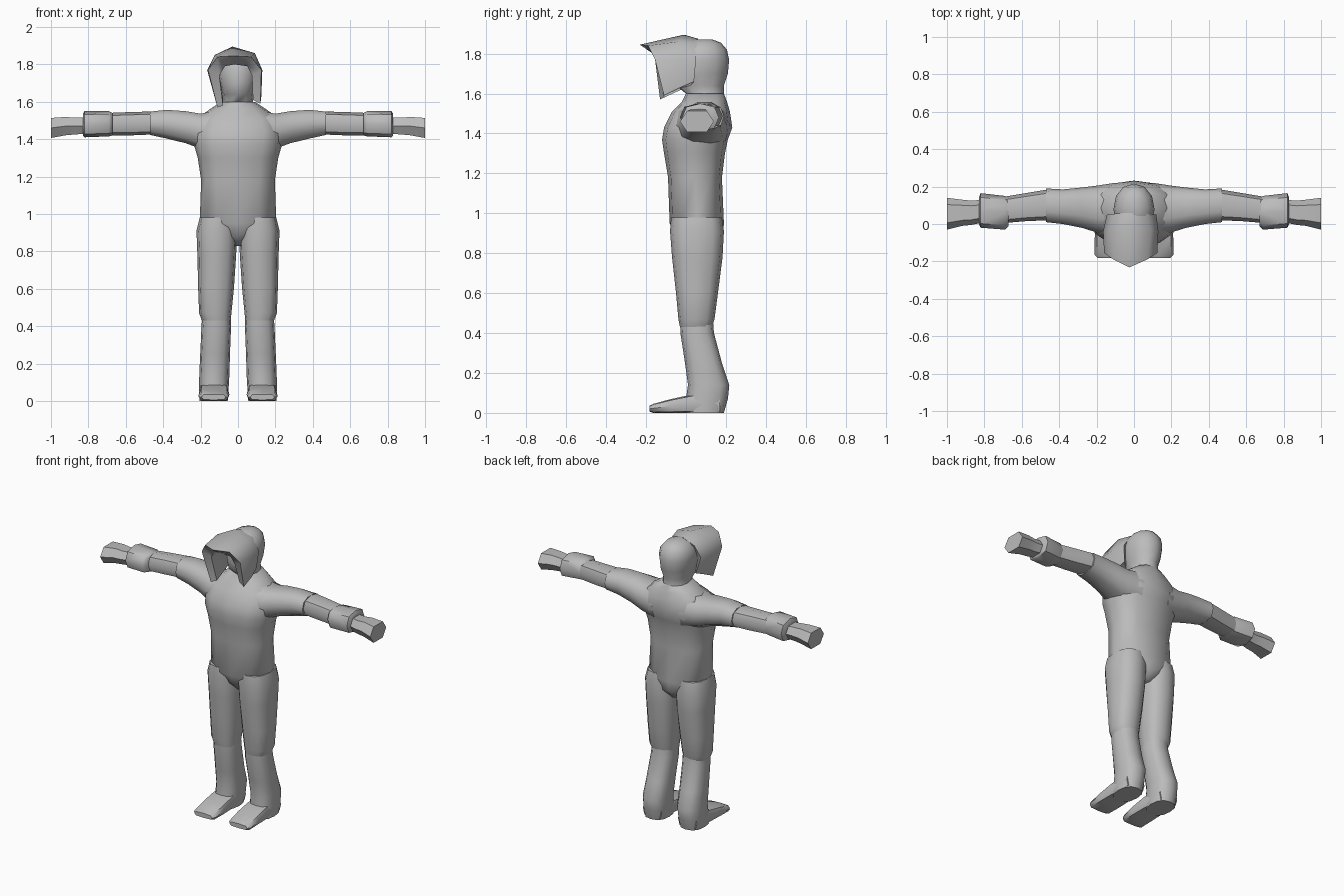
import bpy, bmesh, math
from mathutils import Vector

grey = bpy.data.materials.new("plain grey")
grey.diffuse_color = (0.5, 0.5, 0.5, 1)


def loft(name, rings, closed=False, angle=50):
    """Skin a list of point rings; closed joins the last ring to the first."""
    bm = bmesh.new()
    vs = [[bm.verts.new(p) for p in r] for r in rings]
    n, m = len(rings[0]), len(rings)
    if closed:  # rings are open arches, joined into a tube with capped ends
        for i in range(m):
            for j in range(n - 1):
                a, b = vs[i], vs[(i + 1) % m]
                bm.faces.new((a[j], a[j + 1], b[j + 1], b[j]))
        bm.faces.new([v[0] for v in vs])
        bm.faces.new([v[-1] for v in vs])
    else:
        for a, b in zip(vs, vs[1:]):
            for j in range(n):
                k = (j + 1) % n
                bm.faces.new((a[j], a[k], b[k], b[j]))
        bm.faces.new(vs[0])
        bm.faces.new(vs[-1])
    bmesh.ops.recalc_face_normals(bm, faces=bm.faces)
    me = bpy.data.meshes.new(name)
    bm.to_mesh(me)
    bm.free()
    me.materials.append(grey)
    ob = bpy.data.objects.new(name, me)
    bpy.context.collection.objects.link(ob)
    bpy.ops.object.select_all(action='DESELECT')
    ob.select_set(True)
    bpy.context.view_layer.objects.active = ob
    bpy.ops.object.shade_smooth_by_angle(angle=math.radians(angle))
    return ob


def ring(axis, pos, u0, u1, v0, v1, n=12, p=0.8):
    """Rounded-box ring across an axis, filling u0..u1 by v0..v1."""
    pts = []
    for i in range(n):
        a = 2 * math.pi * i / n
        c, s = math.cos(a), math.sin(a)
        u = (u0 + u1) / 2 + (u1 - u0) / 2 * math.copysign(abs(c) ** p, c)
        v = (v0 + v1) / 2 + (v1 - v0) / 2 * math.copysign(abs(s) ** p, s)
        pts.append({'x': (pos, u, v), 'y': (u, pos, v), 'z': (u, v, pos)}[axis])
    return pts


def flip(rings):
    return [[(-x, y, z) for x, y, z in r] for r in rings]


def pair(name, rings):
    loft("right_" + name, rings)
    loft("left_" + name, flip(rings))


# Torso: z, half width, front, back
torso = [(0.83, 0.03, 0.0, 0.14), (0.88, 0.10, -0.05, 0.185),
         (0.95, 0.205, -0.082, 0.19), (1.18, 0.197, -0.09, 0.18),
         (1.30, 0.215, -0.11, 0.195), (1.37, 0.235, -0.12, 0.21),
         (1.43, 0.24, -0.11, 0.232), (1.51, 0.22, -0.07, 0.22),
         (1.56, 0.15, -0.02, 0.205), (1.60, 0.09, 0.0, 0.19)]
loft("torso", [ring('z', z, -w, w, f, b) for z, w, f, b in torso])

# Neck and head: z, half width, front, back
head = [(1.54, 0.10, -0.01, 0.20), (1.60, 0.08, 0.0, 0.19),
        (1.64, 0.085, -0.05, 0.19), (1.70, 0.10, -0.06, 0.21),
        (1.77, 0.11, -0.06, 0.216), (1.82, 0.10, -0.04, 0.205),
        (1.855, 0.07, 0.0, 0.175), (1.872, 0.03, 0.05, 0.13)]
loft("head", [ring('z', z, -w, w, f, b, p=0.95) for z, w, f, b in head])

# Hood: arches from the inside, around the front rim, to the outer back
inner = [(-0.08, -0.11, 1.58), (-0.10, -0.14, 1.74), (-0.07, -0.15, 1.79),
         (-0.02, -0.16, 1.80), (0.05, -0.15, 1.79), (0.075, -0.14, 1.74),
         (0.08, -0.10, 1.61)]
rim = [(-0.11, -0.13, 1.57), (-0.16, -0.155, 1.77), (-0.11, -0.19, 1.84),
       (-0.025, -0.232, 1.845), (0.07, -0.19, 1.84), (0.125, -0.155, 1.77),
       (0.12, -0.11, 1.59)]
crown = [(-0.115, -0.03, 1.62), (-0.165, -0.04, 1.77), (-0.125, -0.04, 1.85),
         (-0.03, -0.01, 1.895), (0.09, -0.04, 1.86), (0.13, -0.04, 1.77),
         (0.125, -0.03, 1.63)]
back = [(-0.10, 0.04, 1.65), (-0.145, 0.05, 1.77), (-0.10, 0.055, 1.84),
        (-0.02, 0.06, 1.875), (0.07, 0.055, 1.85), (0.12, 0.05, 1.77),
        (0.11, 0.04, 1.66)]
deep = [(x, 0.02, max(z, 1.64)) for x, y, z in inner]
loft("hood", [deep, inner, rim, crown, back], closed=True)

# Arms: x, front, back, bottom, top
upper_arm = [(0.10, -0.07, 0.22, 1.32, 1.56), (0.20, -0.045, 0.205, 1.345, 1.54),
             (0.28, -0.02, 0.195, 1.375, 1.553), (0.38, 0.0, 0.185, 1.40, 1.56),
             (0.47, 0.01, 0.19, 1.42, 1.55)]
forearm = [(0.46, 0.02, 0.185, 1.425, 1.548), (0.58, 0.015, 0.165, 1.42, 1.545),
           (0.70, 0.005, 0.145, 1.42, 1.54), (0.83, 0.01, 0.13, 1.425, 1.53)]
cuff = [(0.67, -0.01, 0.14, 1.42, 1.54), (0.69, -0.03, 0.15, 1.415, 1.55),
        (0.82, -0.02, 0.165, 1.41, 1.55), (0.83, 0.0, 0.14, 1.42, 1.535)]
hand = [(0.80, 0.01, 0.13, 1.425, 1.52), (0.87, -0.005, 0.125, 1.42, 1.52),
        (0.92, -0.01, 0.13, 1.415, 1.525), (1.0, -0.03, 0.14, 1.40, 1.52)]
for name, rows, n in (("upper_arm", upper_arm, 10), ("forearm", forearm, 8),
                      ("cuff", cuff, 8), ("hand", hand, 6)):
    pair(name, [ring('x', *r, n=n) for r in rows])

# Legs: z, inner x, outer x, front, back
thigh = [(0.98, 0.01, 0.205, -0.075, 0.18), (0.91, 0.004, 0.222, -0.08, 0.19),
         (0.78, 0.01, 0.217, -0.07, 0.183), (0.60, 0.022, 0.213, -0.05, 0.16),
         (0.47, 0.035, 0.208, -0.038, 0.143), (0.43, 0.04, 0.192, -0.03, 0.13)]
shin = [(0.47, 0.04, 0.19, -0.03, 0.135), (0.40, 0.037, 0.195, -0.028, 0.14),
        (0.25, 0.043, 0.202, -0.005, 0.18), (0.14, 0.046, 0.207, 0.01, 0.217),
        (0.07, 0.05, 0.208, 0.0, 0.21), (0.0, 0.055, 0.205, 0.0, 0.19)]
pair("thigh", [ring('z', *r) for r in thigh])
pair("shin", [ring('z', *r) for r in shin])

# Feet: y, inner x, outer x, bottom, top
foot = [(0.17, 0.06, 0.20, 0.0, 0.10), (0.02, 0.048, 0.208, 0.0, 0.09),
        (-0.08, 0.046, 0.21, 0.0, 0.068), (-0.165, 0.05, 0.21, 0.0, 0.045),
        (-0.182, 0.065, 0.195, 0.006, 0.036)]
pair("foot", [ring('y', *r, n=8, p=0.5) for r in foot])
